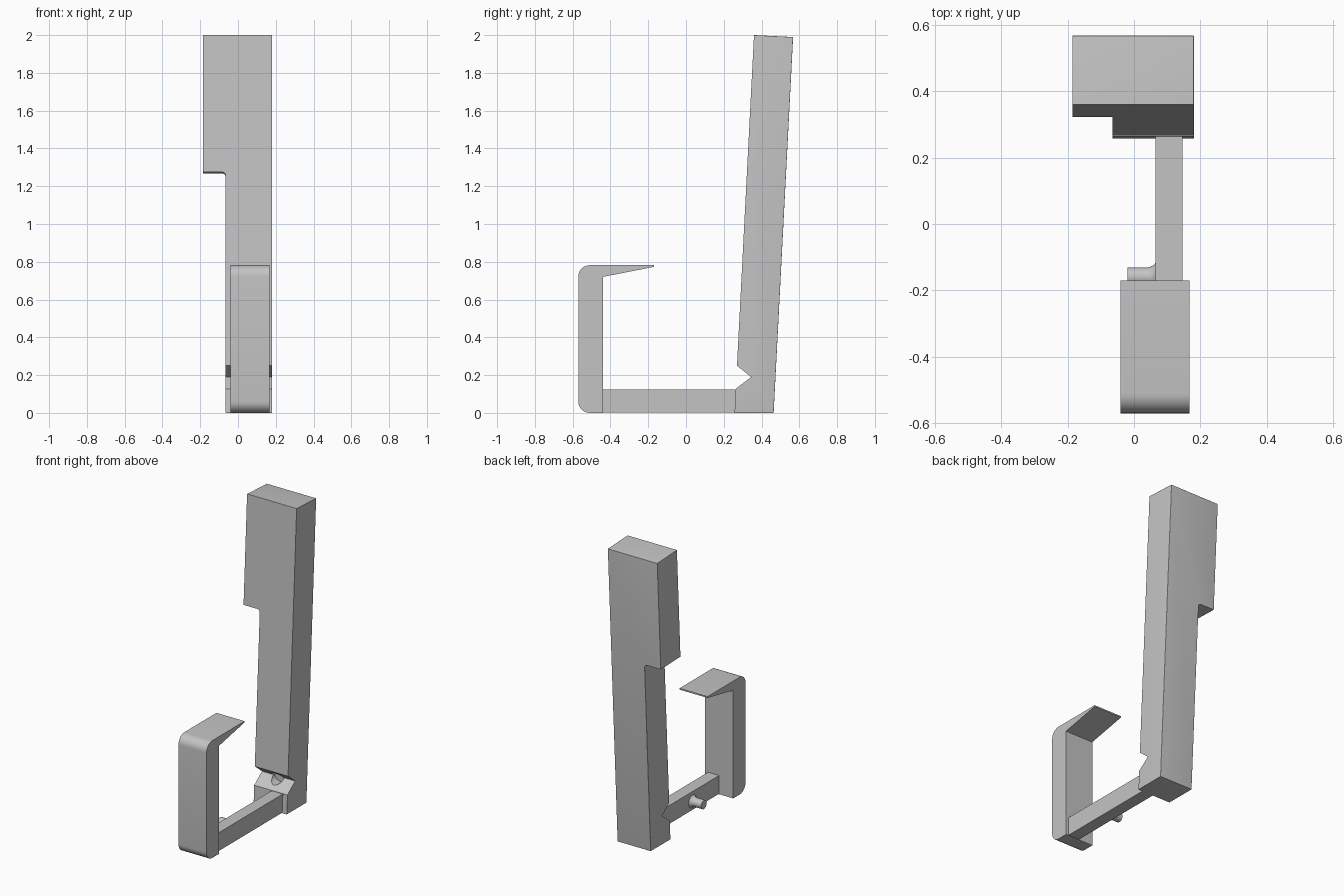
import bpy, bmesh, math
from mathutils import Vector, Matrix

cube = bpy.data.objects.get("Cube")
if cube:
    bpy.data.objects.remove(cube, do_unlink=True)

GREY = (0.55, 0.55, 0.55, 1)
grey = bpy.data.materials.new("plain grey")
grey.use_nodes = True
grey.diffuse_color = GREY
grey.node_tree.nodes["Principled BSDF"].inputs["Base Color"].default_value = GREY


def make(name, bm):
    bmesh.ops.recalc_face_normals(bm, faces=bm.faces[:])
    mesh = bpy.data.meshes.new(name)
    bm.to_mesh(mesh)
    bm.free()
    mesh.materials.append(grey)
    obj = bpy.data.objects.new(name, mesh)
    bpy.context.collection.objects.link(obj)
    return obj


def prism(points, depth):
    """Extrude a closed outline of 3D points along a vector."""
    bm = bmesh.new()
    face = bm.faces.new([bm.verts.new(p) for p in points])
    ext = bmesh.ops.extrude_face_region(bm, geom=[face])["geom"]
    bmesh.ops.translate(bm, vec=depth,
                        verts=[v for v in ext if isinstance(v, bmesh.types.BMVert)])
    return bm


def side_prism(profile, x0, x1):
    return prism([(x0, y, z) for y, z in profile], Vector((x1 - x0, 0, 0)))


def bevel(bm, test, radius, segments=6):
    edges = [e for e in bm.edges if test(e.verts[0].co, e.verts[1].co)]
    bmesh.ops.bevel(bm, geom=edges, offset=radius, segments=segments,
                    profile=0.5, affect='EDGES', clamp_overlap=True)


def smooth(obj):
    bpy.ops.object.select_all(action='DESELECT')
    obj.select_set(True)
    bpy.context.view_layer.objects.active = obj
    bpy.ops.object.shade_smooth_by_angle(angle=math.radians(30))


def cut(obj, cutter):
    mod = obj.modifiers.new("cut", 'BOOLEAN')
    mod.operation = 'DIFFERENCE'
    mod.solver = 'EXACT'
    mod.object = cutter
    cutter.hide_render = True
    bpy.context.view_layer.objects.active = obj
    bpy.ops.object.modifier_apply(modifier=mod.name)
    bpy.data.objects.remove(cutter, do_unlink=True)


# Front hook: upright plate with a tapering lip, outer corners rounded
bm = side_prism([(-0.57, 0), (-0.44, 0), (-0.44, 0.72), (-0.17, 0.773),
                 (-0.17, 0.782), (-0.57, 0.782)], -0.04, 0.167)
bevel(bm, lambda a, b: a.y < -0.56 and b.y < -0.56 and abs(a.z - b.z) < 0.01, 0.06, 8)
smooth(make("front_hook", bm))

# Connecting bar
make("base_bar", side_prism([(-0.445, 0.003), (0.27, 0.003), (0.27, 0.125),
                             (-0.445, 0.125)], 0.064, 0.146))

# Side peg: turned profile with a flared root, pointing to -x
bm = bmesh.new()
profile = [(0, -0.02), (0.029, -0.02), (0.029, 0.04), (0.032, 0.052),
           (0.037, 0.06), (0.045, 0.066), (0, 0.066)]
verts = [bm.verts.new((x, r, 0)) for r, x in profile]
chain = [bm.edges.new(pair) for pair in zip(verts, verts[1:])]
bmesh.ops.spin(bm, geom=verts + chain, cent=(0, 0, 0), axis=(1, 0, 0),
               angle=math.tau, steps=24)
bmesh.ops.remove_doubles(bm, verts=bm.verts[:], dist=0.0001)
bmesh.ops.translate(bm, verts=bm.verts[:], vec=(0, -0.16, 0.06))
smooth(make("side_peg", bm))

# Leaning back post: stepped outline, rounded on the back, then sheared
LEFT, STEP, RIGHT, SHELF, DEPTH = -0.185, -0.065, 0.18, 1.275, 0.207
bm = prism([(STEP, 0, 0), (RIGHT, 0, 0), (RIGHT, 0, 2), (LEFT, 0, 2),
            (LEFT, 0, SHELF), (STEP, 0, SHELF)], Vector((0, DEPTH, 0)))


def is_shelf(a, b):
    return abs(a.z - SHELF) < 0.01 and abs(b.z - SHELF) < 0.01


def is_post_edge(a, b):
    back = a.y > 0.1 and b.y > 0.1 and not is_shelf(a, b)
    corner = abs(a.y - b.y) > 0.1 and not is_shelf(a, b)
    return back or corner


# Inner corner of the step first, then the outer rounding
bevel(bm, lambda a, b: is_shelf(a, b) and abs(a.y - b.y) > 0.1 and a.x > -0.1, 0.02, 4)
bevel(bm, lambda a, b: is_post_edge(a, b) and not (1.2 < a.z < 1.28 and 1.2 < b.z < 1.28),
      0.025)
for v in bm.verts:
    y, z = v.co.y, v.co.z
    v.co.y = 0.257 + y + 0.0515 * z
    v.co.z = z - 0.05 * y * z / 2
post = make("back_post", bm)

# V notch across the foot of the post
cut(post, make("notch_cutter", side_prism(
    [(0.345, 0.19), (0.27, 0.25), (0.2, 0.306), (0.2, 0.079), (0.26, 0.125)], -0.3, 0.3)))

# Round hollow in the middle of the notch
bm = bmesh.new()
bmesh.ops.create_cone(bm, cap_ends=True, segments=24, radius1=0.04, radius2=0.04, depth=0.2,
                      matrix=Matrix.Translation((0.06, 0.26, 0.19))
                      @ Matrix.Rotation(math.pi / 2, 4, 'X'))
cut(post, make("hollow_cutter", bm))
smooth(post)
